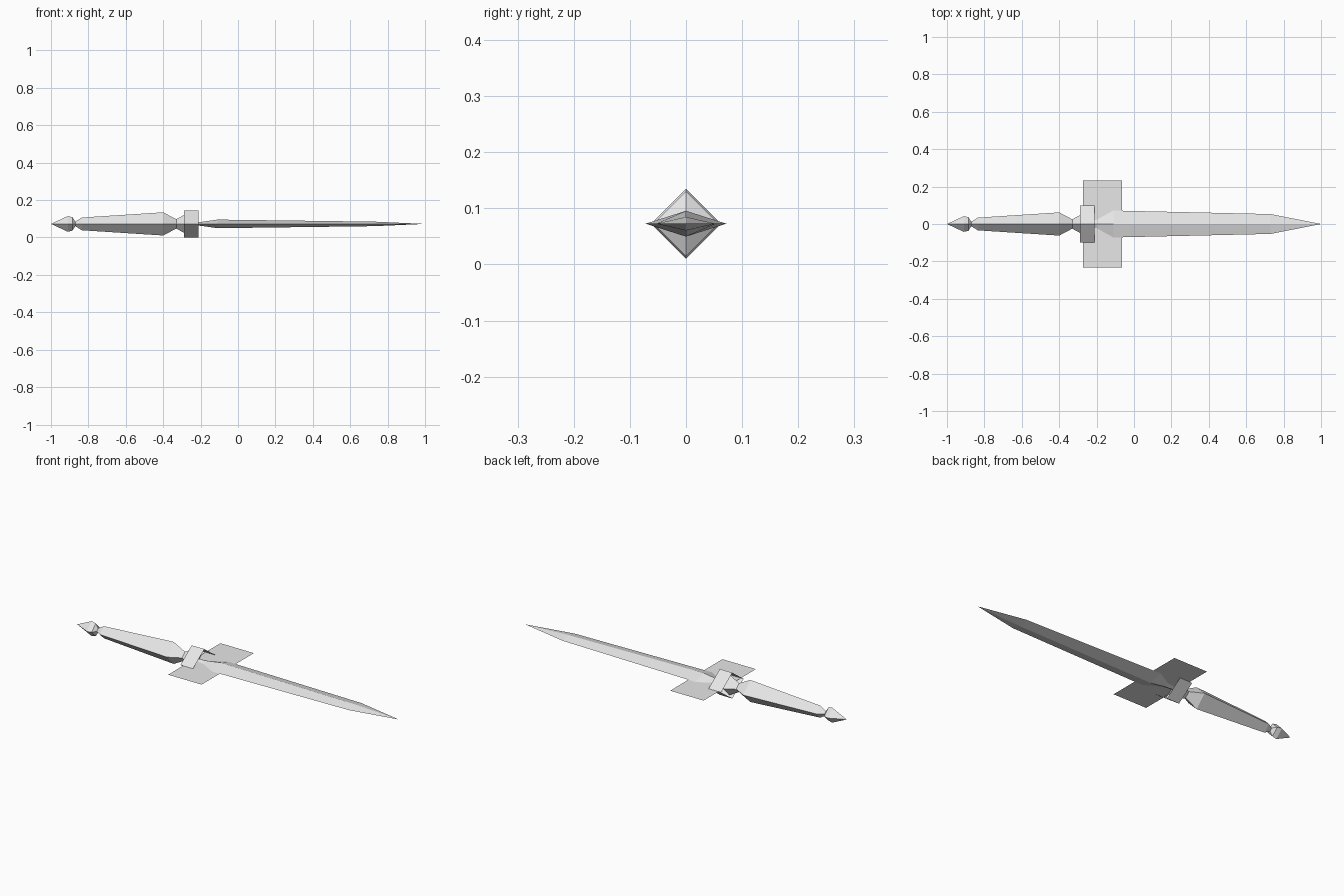
import bpy
import bmesh

cube = bpy.data.objects.get("Cube")
if cube:
    bpy.data.objects.remove(cube, do_unlink=True)

MID = 0.0725  # height of the long axis

steel = bpy.data.materials.new("pale_grey")
steel.use_nodes = True
steel.diffuse_color = (0.8, 0.8, 0.8, 1)
steel.node_tree.nodes["Principled BSDF"].inputs["Base Color"].default_value = (0.8, 0.8, 0.8, 1)


def add_object(name, bm):
    bmesh.ops.remove_doubles(bm, verts=bm.verts, dist=1e-5)
    bmesh.ops.recalc_face_normals(bm, faces=bm.faces)
    mesh = bpy.data.meshes.new(name)
    bm.to_mesh(mesh)
    bm.free()
    mesh.materials.append(steel)
    obj = bpy.data.objects.new(name, mesh)
    obj.location.z = MID
    bpy.context.collection.objects.link(obj)
    return obj


def diamond_loft(name, profile):
    """Diamond sections along x: (x, half width, half height)."""
    bm = bmesh.new()
    rings = [[bm.verts.new(p) for p in ((x, w, 0), (x, 0, h), (x, -w, 0), (x, 0, -h))]
             for x, w, h in profile]
    for a, b in zip(rings, rings[1:]):
        for i in range(4):
            j = (i + 1) % 4
            bm.faces.new((a[i], a[j], b[j], b[i]))
    bmesh.ops.dissolve_degenerate(bm, dist=1e-5, edges=bm.edges)
    return add_object(name, bm)


# Blade, flaring out of the guard and tapering to a point
diamond_loft("blade", [(-0.25, 0.015, 0.008), (-0.2, 0.022, 0.01), (-0.11, 0.072, 0.023),
                       (0.73, 0.053, 0.012), (1, 0, 0)])

# Pommel and grip
diamond_loft("grip", [(-1, 0, 0), (-0.91, 0.042, 0.042), (-0.885, 0.036, 0.036),
                      (-0.87, 0.012, 0.012), (-0.835, 0.034, 0.034), (-0.4, 0.062, 0.062),
                      (-0.33, 0.025, 0.025), (-0.27, 0.058, 0.058), (-0.25, 0.015, 0.015)])

# Open diamond collar
diamond_loft("collar", [(-0.288, 0.1, 0.0725), (-0.21, 0.1, 0.0725)])

# Thin flat crossguard
bm = bmesh.new()
bm.faces.new([bm.verts.new((x, y, 0)) for x, y in
              ((-0.272, -0.232), (-0.064, -0.232), (-0.064, 0.232), (-0.272, 0.232))])
add_object("crossguard", bm)
